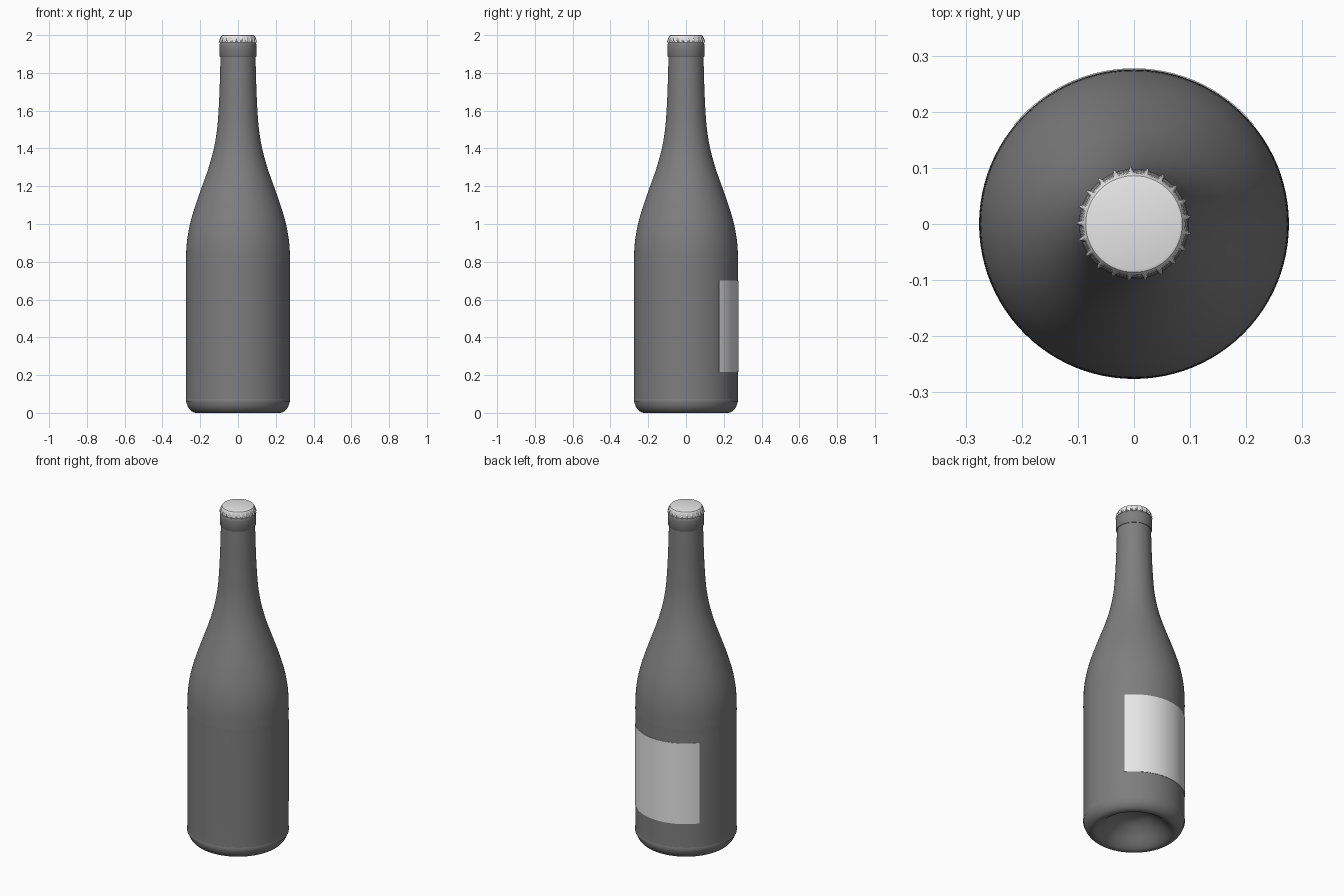
import bpy, bmesh, math
from mathutils import Vector
from mathutils.geometry import interpolate_bezier

cube = bpy.data.objects.get("Cube")
if cube:
    bpy.data.objects.remove(cube)


def make_material(name, grey):
    mat = bpy.data.materials.new(name)
    mat.use_nodes = True
    colour = (grey, grey, grey, 1)
    mat.diffuse_color = colour
    mat.node_tree.nodes["Principled BSDF"].inputs["Base Color"].default_value = colour
    return mat


GLASS = make_material("dark_grey_glass", 0.21)
WHITE = make_material("off_white", 0.8)


def finish(name, bm, mat, angle):
    bmesh.ops.remove_doubles(bm, verts=bm.verts, dist=1e-5)
    bmesh.ops.recalc_face_normals(bm, faces=bm.faces)
    mesh = bpy.data.meshes.new(name)
    bm.to_mesh(mesh)
    bm.free()
    obj = bpy.data.objects.new(name, mesh)
    bpy.context.collection.objects.link(obj)
    mesh.materials.append(mat)
    bpy.ops.object.select_all(action='DESELECT')
    obj.select_set(True)
    bpy.context.view_layer.objects.active = obj
    bpy.ops.object.shade_smooth_by_angle(angle=math.radians(angle))
    return obj


def lathe(name, profile, mat, steps=96, angle=40, closed=False, start=0.0, sweep=math.tau, ripple=None):
    """Sweep (radius, height) points round z; ripple(step, row) adds to the radius."""
    bm = bmesh.new()
    full = sweep >= math.tau
    rings = []
    for i in range(steps if full else steps + 1):
        a = start + sweep * i / steps
        ring = []
        for row, (r, z) in enumerate(profile):
            r += ripple(i, row) if ripple else 0
            ring.append(bm.verts.new((r * math.cos(a), r * math.sin(a), z)))
        rings.append(ring)
    pairs = list(zip(rings, rings[1:] + rings[:1])) if full else list(zip(rings, rings[1:]))
    count = len(profile)
    for a, b in pairs:
        for j in range(count if closed else count - 1):
            k = (j + 1) % count
            bm.faces.new((a[j], b[j], b[k], a[k]))
    if not full:
        bm.faces.new(rings[0])
        bm.faces.new(rings[-1])
    return finish(name, bm, mat, angle)


def smooth_path(points, detail=6):
    """Curve running through every profile point."""
    p = [Vector((r, z, 0)) for r, z in points]
    p = [p[0]] + p + [p[-1]]
    path = []
    for a, b, c, d in zip(p, p[1:], p[2:], p[3:]):
        seg = interpolate_bezier(b, b + (c - a) / 6, c - (d - b) / 6, c, detail)
        path += seg[:-1]
    path.append(p[-1])
    return [(max(v.x, 0), v.y) for v in path]


# Bottle body with hollow base, shoulder and neck
body = [(0, .12), (.07, .108), (.13, .07), (.18, .022), (.215, .001),
        (.243, .007), (.266, .034), (.2755, .075), (.2755, .11),
        (.2755, .7), (.2755, .8), (.271, .9), (.254, 1.0), (.225, 1.1),
        (.19, 1.2), (.155, 1.3), (.128, 1.4), (.111, 1.5), (.103, 1.6),
        (.098, 1.7), (.095, 1.8), (.092, 1.9)]
lathe("bottle_body", smooth_path(body), GLASS, angle=60)

# Raised lip round the mouth
lathe("bottle_lip", [(.085, 1.885), (.095, 1.885), (.098, 1.89), (.098, 1.945),
                     (.096, 1.956), (.091, 1.963), (.08, 1.965)], GLASS, angle=50)

# Crimped crown cap with 21 teeth
TEETH, PER_TOOTH = 21, 8
flare = [0, 0, 0, 0, .004, .009, .009]
cap = [(0, 2.0), (.08, 2.0), (.086, 1.998), (.09, 1.992),
       (.0915, 1.982), (.093, 1.962), (.088, 1.96)]
lathe("crown_cap", cap, WHITE, steps=TEETH * PER_TOOTH, angle=35,
      start=math.radians(92.3),
      ripple=lambda i, row: flare[row] if i % PER_TOOTH < 2 else 0)

# Paper label wrapped round the back
half = math.radians(50.5)
lathe("back_label", [(.2745, .217), (.2775, .217), (.2775, .7), (.2745, .7)], WHITE,
      steps=40, closed=True, start=math.pi / 2 - half, sweep=2 * half)
